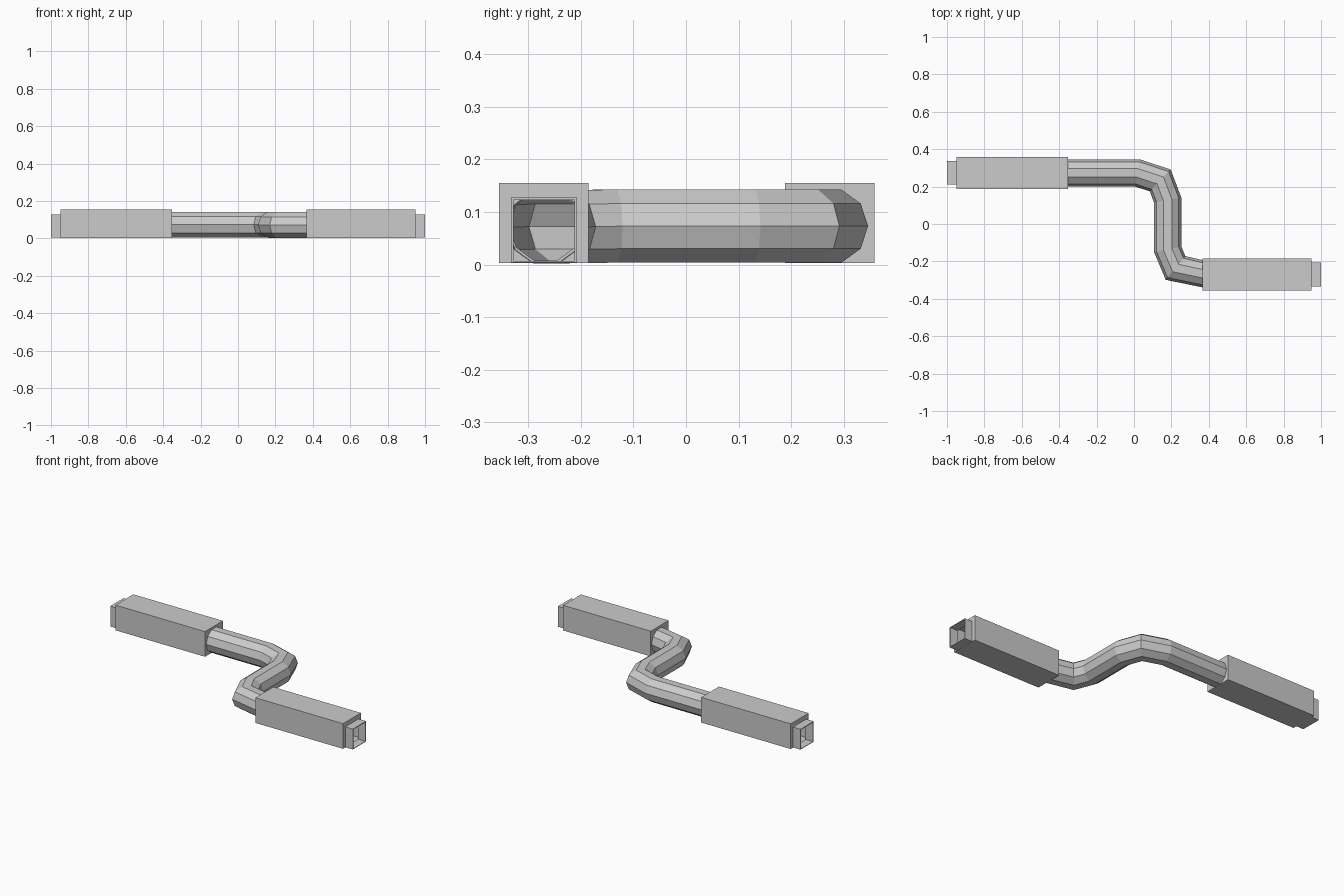
import bpy, bmesh, math
from mathutils import Vector

if "Cube" in bpy.data.objects:
    bpy.data.objects.remove(bpy.data.objects["Cube"])

SIDES, R = 10, 0.073


def ring(center, normal_dir, r):
    # ten-sided horizontal-axis ring, first corner pointing sideways
    d = Vector(normal_dir).normalized()
    side = Vector((-d.y, d.x, 0)).normalized()
    up = d.cross(side)
    angs = [2 * math.pi * i / SIDES for i in range(SIDES)]
    return [Vector(center) + r * (math.cos(a) * side + math.sin(a) * up) for a in angs]


def rect(x, y0, y1, z0, z1):
    return [(x, y0, z0), (x, y1, z0), (x, y1, z1), (x, y0, z1)]


def skin(bm, loops):
    # joins successive loops of equal size with quads
    rows = [[bm.verts.new(p) for p in loop] for loop in loops]
    for a, b in zip(rows, rows[1:]):
        for i in range(len(a)):
            j = (i + 1) % len(a)
            bm.faces.new((a[i], a[j], b[j], b[i]))
    return rows


def finish(bm, name):
    bmesh.ops.recalc_face_normals(bm, faces=bm.faces)
    me = bpy.data.meshes.new(name)
    bm.to_mesh(me)
    bm.free()
    bpy.context.collection.objects.link(bpy.data.objects.new(name, me))


# cable: mitred ten-sided tube with open ends
path = [Vector(p) for p in [(-0.36, 0.273, 0.073), (0.018, 0.273, 0.073), (0.14, 0.233, 0.073),
                            (0.18, 0.128, 0.073), (0.18, -0.135, 0.073),
                            (0.222, -0.235, 0.072), (0.372, -0.267, 0.071)]]
loops = []
for i, p in enumerate(path):
    din = (p - path[max(i - 1, 0)]).normalized()
    dout = (path[min(i + 1, len(path) - 1)] - p).normalized()
    mid = Vector((1, 0, 0)) if i in (0, len(path) - 1) else (din + dout).normalized()
    pts = ring(p, mid, R)
    if 0 < i < len(path) - 1:
        side = Vector((-mid.y, mid.x, 0)).normalized()
        stretch = 1 / mid.dot(din) - 1
        pts = [q + side * ((q - p).dot(side) * stretch) for q in pts]
    loops.append(pts)
bm = bmesh.new()
skin(bm, loops)
finish(bm, "cable")


def connector(name, s, x_in, yc, hole_y):
    # housing and hollow plug as one stepped sleeve; s is the end direction
    def sec(x, half, z0, z1):
        return rect(s * x, yc - half, yc + half, z0, z1)
    bm = bmesh.new()
    rows = skin(bm, [sec(0.95, 0.058, 0.007, 0.123), sec(1.0, 0.058, 0.007, 0.123),
                     sec(1.0, 0.063, 0.004, 0.127), sec(0.95, 0.063, 0.004, 0.127),
                     sec(0.95, 0.085, 0.003, 0.155), sec(x_in, 0.085, 0.003, 0.155)])
    # collar face around the cable
    last = rows[-1]
    hole = [bm.verts.new(p) for p in ring((s * x_in, hole_y, 0.073), (1, 0, 0), 0.069)]
    edges = [bm.edges.get((last[i], last[(i + 1) % 4])) for i in range(4)]
    edges += [bm.edges.new((hole[i], hole[(i + 1) % SIDES])) for i in range(SIDES)]
    bmesh.ops.triangle_fill(bm, edges=edges, use_beauty=True)
    finish(bm, name)


connector("left_connector", -1, 0.352, 0.273, 0.273)
connector("right_connector", 1, 0.365, -0.27, -0.267)
